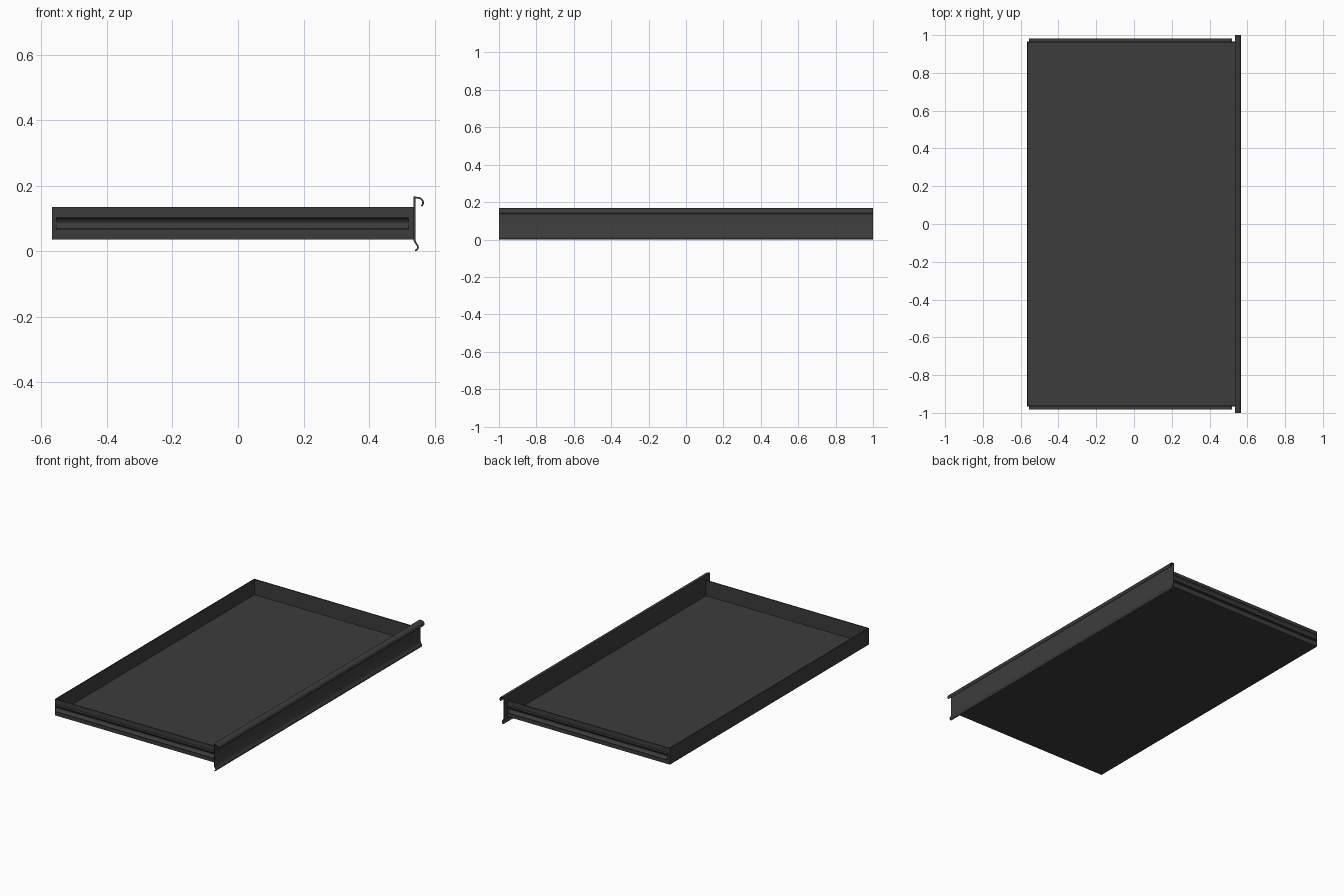
import bpy, bmesh, math
from mathutils import Vector

if "Cube" in bpy.data.objects:
    bpy.data.objects.remove(bpy.data.objects["Cube"])

dark = bpy.data.materials.new("dark_metal")
dark.diffuse_color = (0.045, 0.045, 0.045, 1)
dark.use_nodes = True
dark.node_tree.nodes["Principled BSDF"].inputs["Base Color"].default_value = dark.diffuse_color


def add_object(name, bm, smooth=False):
    bmesh.ops.recalc_face_normals(bm, faces=bm.faces)
    me = bpy.data.meshes.new(name)
    bm.to_mesh(me)
    bm.free()
    me.materials.append(dark)
    ob = bpy.data.objects.new(name, me)
    bpy.context.collection.objects.link(ob)
    if smooth:
        bpy.context.view_layer.objects.active = ob
        ob.select_set(True)
        bpy.ops.object.shade_smooth_by_angle(angle=math.radians(35))
        ob.select_set(False)
    return ob


def box(name, x0, x1, y0, y1, z0, z1):
    bm = bmesh.new()
    bmesh.ops.create_cube(bm, size=1)
    for v in bm.verts:
        v.co = ((x0 + x1) / 2 + v.co.x * (x1 - x0),
                (y0 + y1) / 2 + v.co.y * (y1 - y0),
                (z0 + z1) / 2 + v.co.z * (z1 - z0))
    return add_object(name, bm)


def extrude_outline(name, pts, vec, smooth=True):
    """Solid made by sweeping a closed outline along vec."""
    bm = bmesh.new()
    f = bm.faces.new([bm.verts.new(p) for p in pts])
    r = bmesh.ops.extrude_face_region(bm, geom=[f], use_keep_orig=True)
    bmesh.ops.translate(bm, vec=vec,
                        verts=[g for g in r["geom"] if isinstance(g, bmesh.types.BMVert)])
    return add_object(name, bm, smooth)


def thicken(path, t):
    """Closed strip of thickness t around an open 2D path."""
    p = [Vector(q) for q in path]
    left, right = [], []
    for i, q in enumerate(p):
        d0 = (q - p[max(i - 1, 0)]).normalized() if i else (p[1] - q).normalized()
        d1 = (p[i + 1] - q).normalized() if i < len(p) - 1 else d0
        d = (d0 + d1).normalized()
        n = Vector((-d.y, d.x)) * (t / 2 / max(d.dot(d0), 0.5))
        left.append(q + n)
        right.append(q - n)
    return left + right[::-1]


def arc(cx, cz, r, a0, a1, n):
    return [(cx + r * math.cos(math.radians(a0 + (a1 - a0) * i / n)),
             cz + r * math.sin(math.radians(a0 + (a1 - a0) * i / n))) for i in range(n + 1)]


# Tray: thin floor and walls
X0, X1, Y, Z0, Z1, T = -0.567, 0.537, 0.967, 0.035, 0.135, 0.006
box("tray_floor", X0, X1, -Y, Y, Z0, Z0 + T)
box("back_wall", X0, X0 + T, -Y, Y, Z0 + T, Z1)
for s, side in ((-1, "left"), (1, "right")):
    y0, y1 = sorted((s * Y, s * (Y - T)))
    box(side + "_wall", X0 + T, X1, y0, y1, Z0 + T, Z1)

    # Slide rail: channel opening outwards with a concave inside
    outer, inner = 0.983, Y - 0.001
    groove = [(outer - 0.012 * math.sin(math.pi * i / 10),
               0.101 - 0.032 * i / 10) for i in range(11)]
    outline = [(inner, 0.065), (inner, 0.105), (outer, 0.105)] + groove + [(outer, 0.065)]
    extrude_outline(side + "_slide_rail", [(-0.555, s * y, z) for y, z in outline], (1.075, 0, 0))

# Front panel: sheet with a rolled handle lip on top and a small curl below
path = (arc(0.550, 0.148, 0.0145, -50, 75, 7) + [(0.5385, 0.1645), (0.5385, 0.032)]
        + arc(0.5385, 0.0125, 0.0105, 55, -80, 7))
strip = thicken(path, 0.005)
extrude_outline("front_panel", [(x, -1, z) for x, z in strip], (0, 2, 0))
